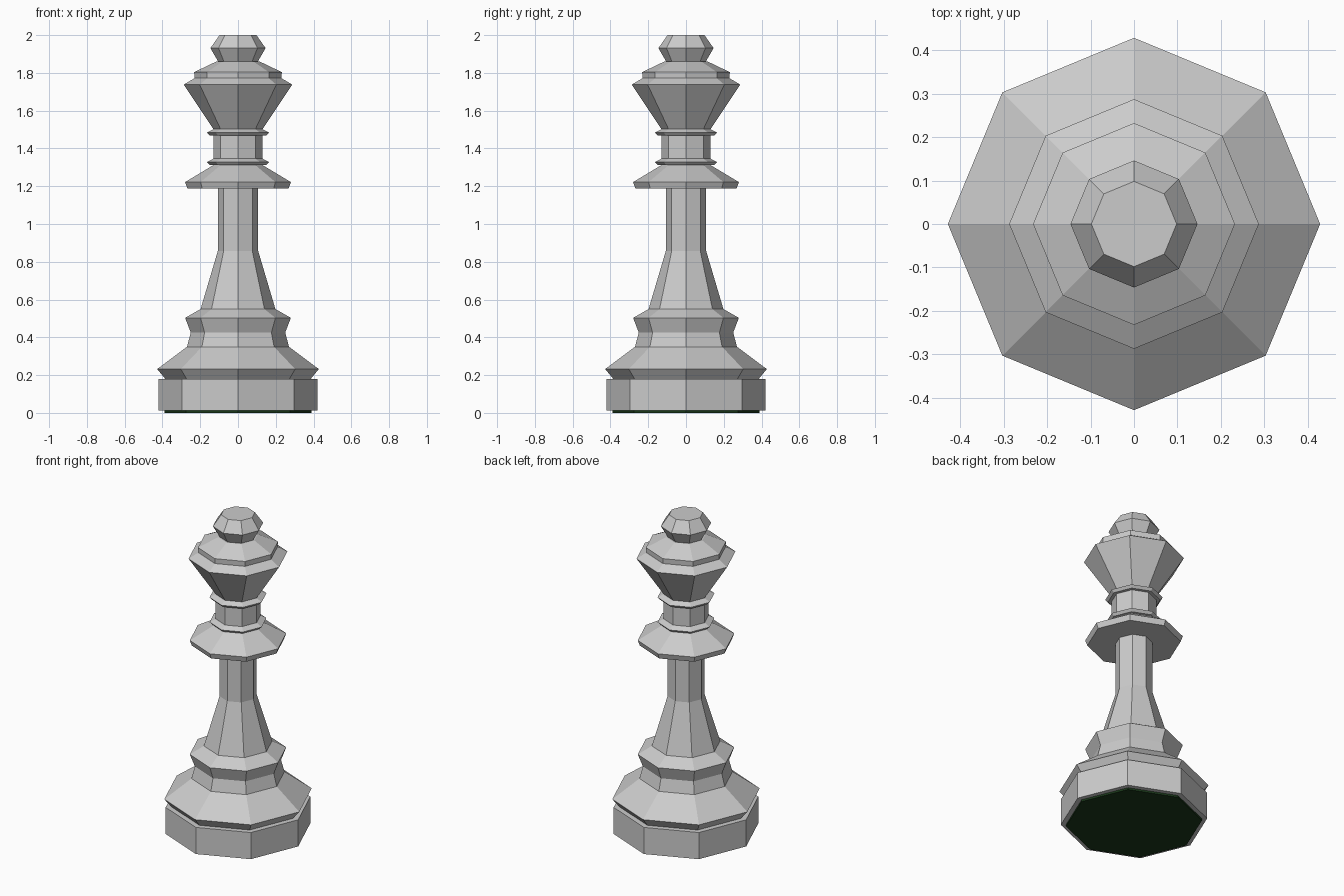
import bpy, bmesh
from math import cos, sin, pi

if "Cube" in bpy.data.objects:
    bpy.data.objects.remove(bpy.data.objects["Cube"])

SIDES = 8


def lathe(name, profile, color=None):
    """Turn a (radius, height) profile into a closed eight-sided solid."""
    bm = bmesh.new()
    rings = [[bm.verts.new((r * cos(2 * pi * i / SIDES), r * sin(2 * pi * i / SIDES), z))
              for i in range(SIDES)] for r, z in profile]
    for low, high in zip(rings, rings[1:]):
        for i in range(SIDES):
            j = (i + 1) % SIDES
            bm.faces.new((low[i], low[j], high[j], high[i]))
    bm.faces.new(rings[0][::-1])
    bm.faces.new(rings[-1])
    bmesh.ops.recalc_face_normals(bm, faces=bm.faces)
    mesh = bpy.data.meshes.new(name)
    bm.to_mesh(mesh)
    bm.free()
    obj = bpy.data.objects.new(name, mesh)
    bpy.context.collection.objects.link(obj)
    if color:
        mat = bpy.data.materials.new(name + "_green")
        mat.diffuse_color = color
        mat.use_nodes = True
        mat.node_tree.nodes["Principled BSDF"].inputs["Base Color"].default_value = mat.diffuse_color
        mesh.materials.append(mat)
    return obj


# Green felt pad under the base
lathe("felt_pad", [(0.39, 0.0), (0.39, 0.012)], (0.01, 0.04, 0.01, 1))

# Foot: plinth, flared skirt and moulding
lathe("plinth", [(0.42, 0.012), (0.42, 0.18)])
lathe("body", [(0.385, 0.18), (0.428, 0.232), (0.27, 0.35), (0.25, 0.425),
               (0.28, 0.503), (0.198, 0.55), (0.107, 0.857), (0.107, 1.188)])

# Collar and neck, with a thin ring at each end of the neck
lathe("collar", [(0.268, 1.188), (0.28, 1.222), (0.13, 1.312)])
lathe("neck", [(0.13, 1.312), (0.13, 1.505)])
for name, z in (("lower_ring", 1.312), ("upper_ring", 1.468)):
    lathe(name, [(0.15, z), (0.165, z + 0.016), (0.13, z + 0.034)])

# Crown, stepped lid and knob
lathe("crown", [(0.13, 1.502), (0.287, 1.738), (0.23, 1.772),
                (0.232, 1.804), (0.115, 1.86)])
lathe("knob", [(0.105, 1.86), (0.146, 1.931), (0.098, 2.0)])
